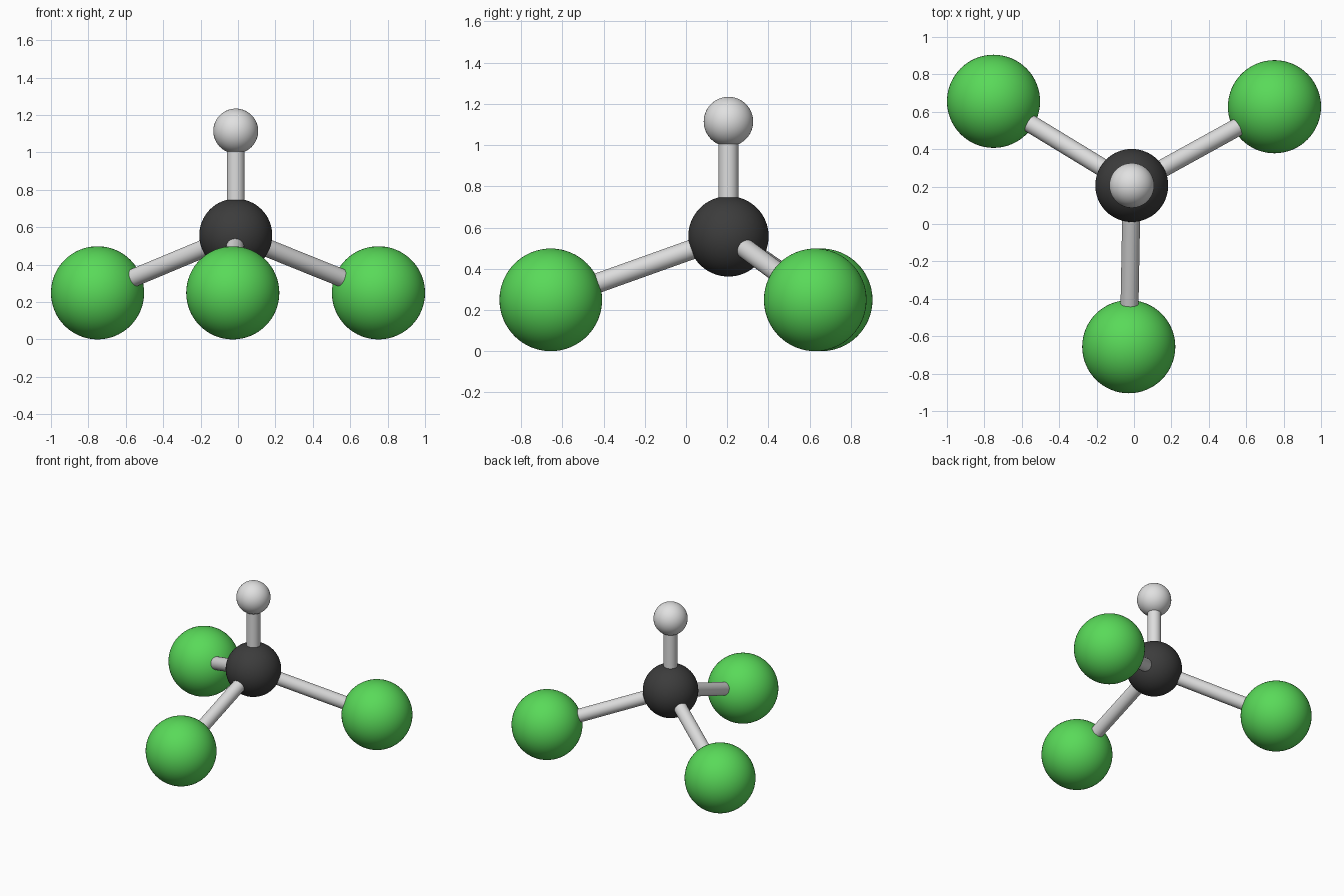
import bpy
from mathutils import Vector

if "Cube" in bpy.data.objects:
    bpy.data.objects.remove(bpy.data.objects["Cube"])


def material(name, rgb):
    m = bpy.data.materials.new(name)
    m.diffuse_color = (*rgb, 1)
    m.use_nodes = True
    m.node_tree.nodes["Principled BSDF"].inputs["Base Color"].default_value = m.diffuse_color
    return m


GREEN = material("green", (0.10, 0.70, 0.10))
BLACK = material("charcoal", (0.045, 0.045, 0.045))
WHITE = material("white", (0.75, 0.75, 0.75))
GREY = material("light grey", (0.72, 0.72, 0.72))


def finish(name, mat):
    ob = bpy.context.object
    ob.name = name
    ob.data.materials.append(mat)
    bpy.ops.object.shade_smooth_by_angle()


def ball(name, centre, radius, mat):
    bpy.ops.mesh.primitive_uv_sphere_add(segments=64, ring_count=32, radius=radius, location=centre)
    finish(name, mat)


def rod(name, start, end, radius, mat):
    a, b = Vector(start), Vector(end)
    d = b - a
    bpy.ops.mesh.primitive_cylinder_add(vertices=32, radius=radius, depth=d.length, location=(a + b) / 2,
                                        rotation=d.to_track_quat('Z', 'Y').to_euler())
    finish(name, mat)


# central atom and the small atom on top
centre = (-0.012, 0.206, 0.557)
top = (-0.012, 0.206, 1.114)
ball("central_atom", centre, 0.195, BLACK)
ball("top_atom", top, 0.12, WHITE)
rod("top_bond", centre, top, 0.048, GREY)

# three large atoms resting on the ground, each with its bond
feet = {"left": (-0.751, 0.656, 0.249),
        "right": (0.751, 0.627, 0.249),
        "front": (-0.028, -0.656, 0.249)}
for side, pos in feet.items():
    ball(side + "_atom", pos, 0.249, GREEN)
    rod(side + "_bond", centre, pos, 0.048, GREY)
